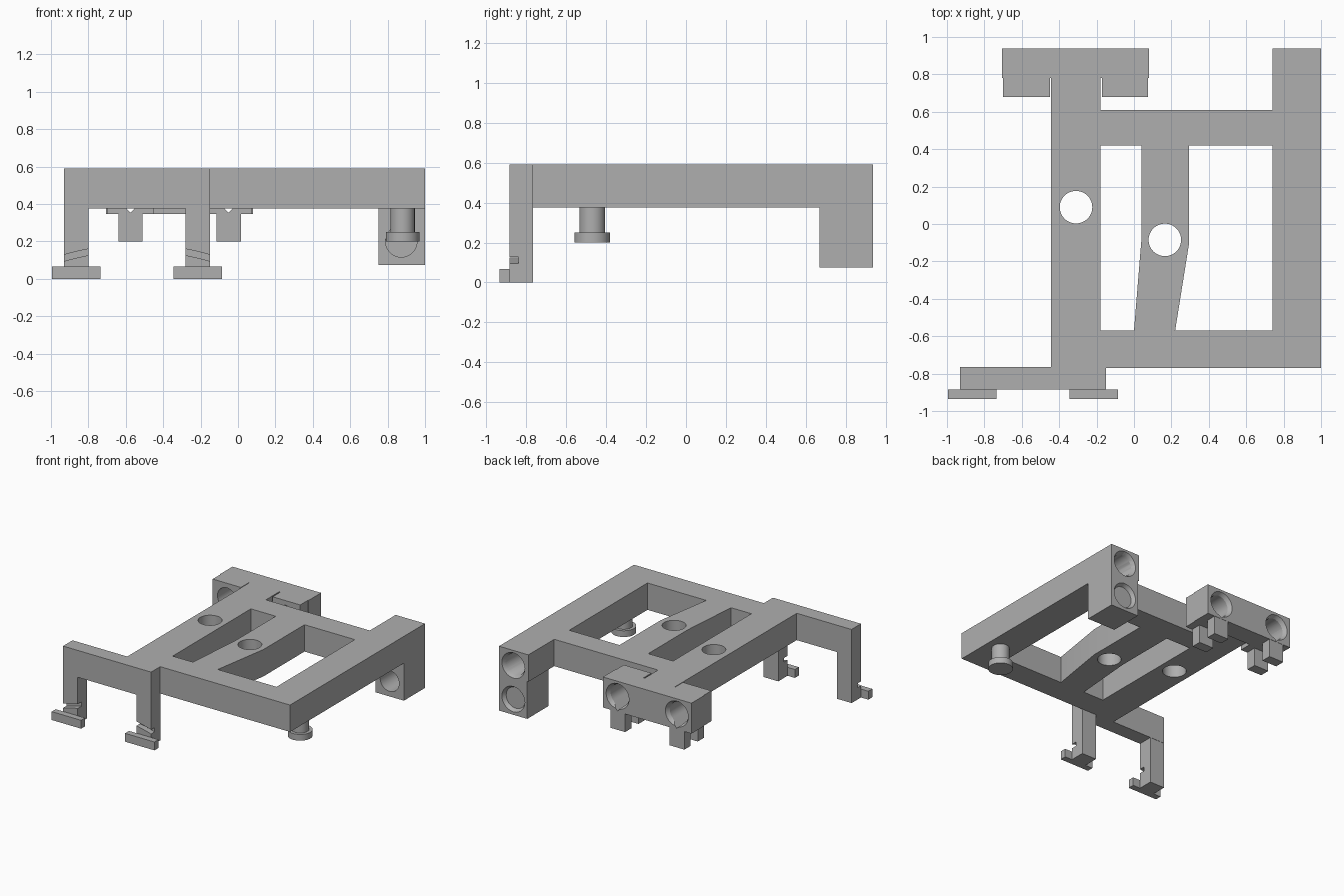
import bpy, bmesh, math
from mathutils import Matrix, Vector

cube = bpy.data.objects.get("Cube")
if cube:
    bpy.data.objects.remove(cube, do_unlink=True)

grey = bpy.data.materials.new("plain grey")
grey.use_nodes = True
COLOUR = (0.43, 0.43, 0.43, 1)
grey.diffuse_color = COLOUR
grey.node_tree.nodes["Principled BSDF"].inputs["Base Color"].default_value = COLOUR


def finish(name, bm):
    bmesh.ops.recalc_face_normals(bm, faces=bm.faces)
    mesh = bpy.data.meshes.new(name)
    bm.to_mesh(mesh)
    bm.free()
    mesh.materials.append(grey)
    obj = bpy.data.objects.new(name, mesh)
    bpy.context.collection.objects.link(obj)
    return obj


def prism(name, points, low, high, axis="z"):
    """Extrude an outline along z (points are x, y) or along y (points are x, z)."""
    place = (lambda p, d: (p[0], p[1], d)) if axis == "z" else (lambda p, d: (p[0], d, p[1]))
    bm = bmesh.new()
    face = bm.faces.new([bm.verts.new(place(p, low)) for p in points])
    result = bmesh.ops.extrude_face_region(bm, geom=[face])
    moved = [v for v in result["geom"] if isinstance(v, bmesh.types.BMVert)]
    step = Vector(place((0, 0), high - low))
    bmesh.ops.translate(bm, vec=step, verts=moved)
    return finish(name, bm)


def box(name, x0, x1, y0, y1, z0, z1):
    return prism(name, [(x0, y0), (x1, y0), (x1, y1), (x0, y1)], z0, z1)


def cone(name, centre, r1, r2, depth, along_y=False):
    """Round solid; along y, r1 is the back radius."""
    turn = Matrix.Rotation(math.pi / 2, 4, "X") if along_y else Matrix()
    bm = bmesh.new()
    bmesh.ops.create_cone(bm, cap_ends=True, segments=48, radius1=r1, radius2=r2,
                          depth=depth, matrix=Matrix.Translation(centre) @ turn)
    return finish(name, bm)


def combine(target, other, operation="DIFFERENCE"):
    mod = target.modifiers.new("cut", "BOOLEAN")
    mod.operation, mod.solver, mod.object = operation, "EXACT", other
    bpy.context.view_layer.objects.active = target
    bpy.ops.object.modifier_apply(modifier=mod.name)
    bpy.data.objects.remove(other, do_unlink=True)


TOP, UNDER, BACK = 0.59, 0.375, 0.937

# Flat frame with its front bracket beam
frame = prism("frame", [(-0.93, -0.885), (-0.15, -0.885), (-0.15, -0.77), (1, -0.77),
                        (1, BACK), (0.74, BACK), (0.74, 0.61), (-0.18, 0.61),
                        (-0.18, 0.78), (-0.445, 0.78), (-0.445, -0.765), (-0.93, -0.765)],
              UNDER, TOP)

# Two windows either side of the tapering middle bar
windows = [
    [(-0.18, -0.57), (0, -0.57), (0.04, -0.08), (0.04, 0.42), (-0.18, 0.42)],
    [(0.22, -0.57), (0.74, -0.57), (0.74, 0.42), (0.295, 0.42), (0.295, -0.1)],
]
for outline in windows:
    combine(frame, prism("window_cutter", outline, 0.3, 0.7))

# Round screw holes
for x, y in [(-0.31, 0.09), (0.165, -0.085)]:
    combine(frame, cone("screw_cutter", (x, y, 0.5), 0.087, 0.087, 0.6))

# Deep rear block with a blind upper socket and a through lower socket
combine(frame, box("rear_block", 0.75, 1, 0.67, BACK, 0.075, 0.45), "UNION")
for z in (0.47, 0.2):
    combine(frame, cone("socket_cutter", (0.873, 0.82, z), 0.084, 0.084, 0.32, True))
    combine(frame, cone("mouth_cutter", (0.873, BACK - 0.01, z), 0.107, 0.084, 0.04, True))

# Rear cross block with a wing on each side of the frame bar
cross = prism("cross_block", [(-0.705, BACK), (-0.705, 0.78), (-0.70, 0.78), (-0.70, 0.68),
                              (-0.45, 0.68), (-0.45, 0.78), (-0.17, 0.78), (-0.17, 0.68),
                              (0.075, 0.68), (0.075, 0.78), (0.08, 0.78), (0.08, BACK)],
              0.346, TOP)
HOLE, Z = 0.083, 0.47
for x in (-0.575, -0.05):
    # Teardrop bore pointing down, with a flared back mouth
    drop = [(x, Z - HOLE * math.sqrt(2))]
    for i in range(37):
        a = math.radians(-45 + 270 * i / 36)
        drop.append((x + HOLE * math.cos(a), Z + HOLE * math.sin(a)))
    combine(cross, prism("bore_cutter", drop, 0.6, 1.0, "y"))
    combine(cross, cone("flare_cutter", (x, BACK - 0.01, Z), 0.107, 0.083, 0.04, True))
    # Pair of clip prongs under each bore
    for side, y in (("front", 0.685), ("back", 0.855)):
        box(f"{side}_clip_prong", x - 0.065, x + 0.065, y, y + 0.08, 0.2, 0.352)

# Front legs with an arched groove, each standing on a foot bar
MIDDLE, ARCH = -0.54, -1.25
for name, x in (("right", -0.865), ("left", -0.215)):
    leg = box(f"{name}_front_leg", x - 0.065, x + 0.065, -0.885, -0.767, 0, UNDER)
    steps = [-0.42 + 0.84 * i / 40 for i in range(41)]
    arc = [(MIDDLE + d, ARCH + math.sqrt(1.4 ** 2 - d * d)) for d in steps]
    groove = arc + [(px, pz + 0.034) for px, pz in reversed(arc)]
    combine(leg, prism("groove_cutter", groove, -0.95, -0.84, "y"))
    box(f"{name}_foot", x - 0.13, x + 0.13, -0.935, -0.885, 0, 0.067)

# Round peg with a wider head below the frame
pegs = [cone("peg_shaft", (0.88, -0.47, 0.31), 0.065, 0.065, 0.13),
        cone("peg_head", (0.88, -0.47, 0.225), 0.09, 0.09, 0.05)]

# Smooth the round walls and keep the edges crisp
bpy.ops.object.select_all(action="DESELECT")
for obj in pegs + [frame, cross]:
    obj.select_set(True)
bpy.context.view_layer.objects.active = frame
bpy.ops.object.shade_smooth_by_angle(angle=math.radians(30))
